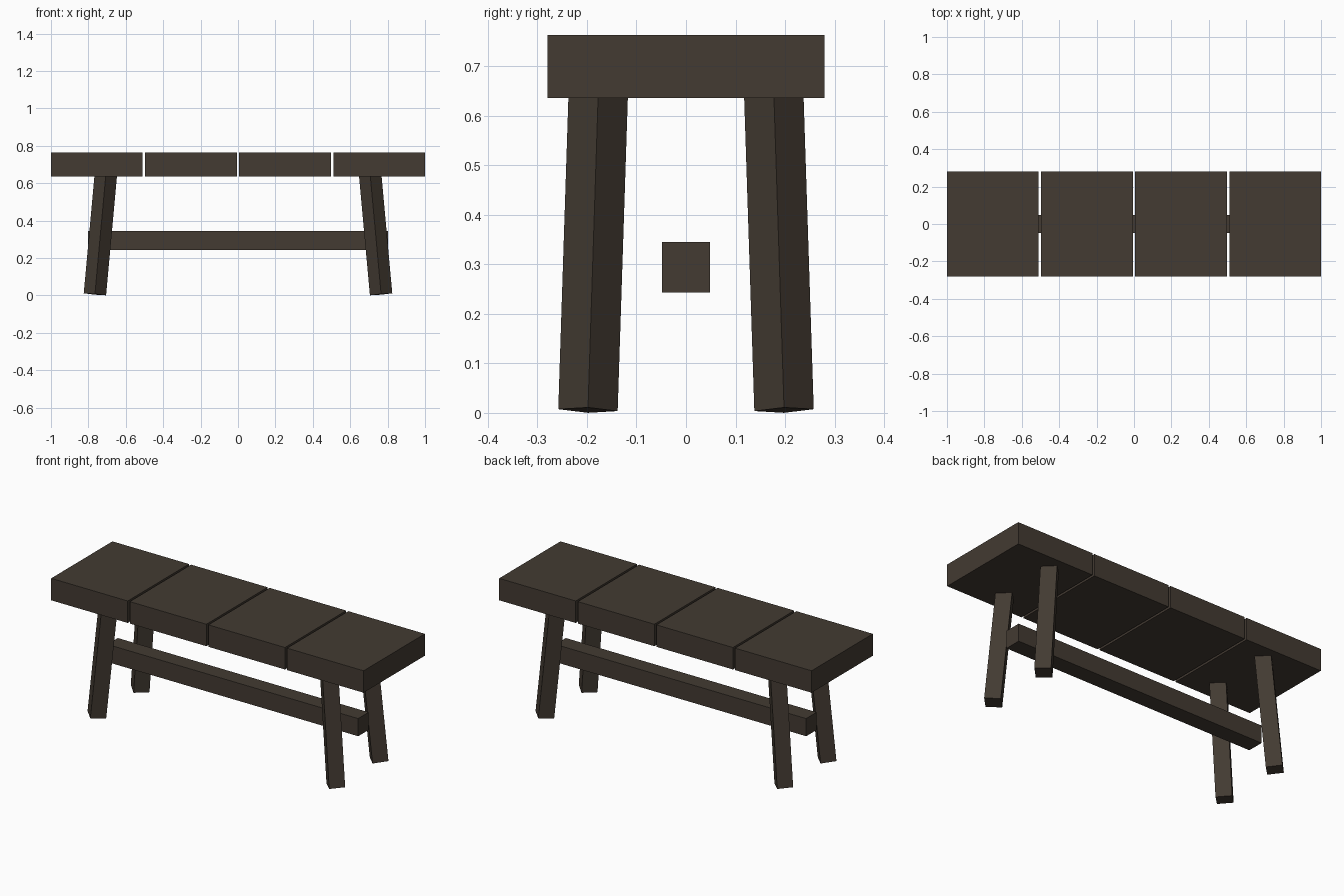
import bpy
from mathutils import Vector

if "Cube" in bpy.data.objects:
    bpy.data.objects.remove(bpy.data.objects["Cube"])

wood = bpy.data.materials.new("dark brown wood")
wood.diffuse_color = (0.056, 0.043, 0.032, 1)
wood.use_nodes = True
wood.node_tree.nodes["Principled BSDF"].inputs["Base Color"].default_value = wood.diffuse_color


def box(name, lo, hi):
    lo, hi = Vector(lo), Vector(hi)
    bpy.ops.mesh.primitive_cube_add(size=1, location=(lo + hi) / 2)
    ob = bpy.context.object
    ob.name = name
    ob.scale = hi - lo
    bpy.ops.object.transform_apply(location=False, rotation=False, scale=True)
    ob.data.materials.append(wood)


def leg(name, bottom, top):
    # square post turned corner-on, leaning along the line bottom -> top
    b, t = Vector(bottom), Vector(top)
    axis = t - b
    bpy.ops.mesh.primitive_cylinder_add(vertices=4, radius=0.06,
                                        depth=axis.length, location=(b + t) / 2)
    ob = bpy.context.object
    ob.name = name
    ob.rotation_mode = 'QUATERNION'
    ob.rotation_quaternion = Vector((0, 0, 1)).rotation_difference(axis)
    ob.data.materials.append(wood)


# seat: four thick blocks with narrow gaps
gap = 0.0133
width = (2 - 3 * gap) / 4
for i in range(4):
    x = -1 + i * (width + gap)
    box(f"seat_block_{i + 1}", (x, -0.28, 0.636), (x + width, 0.28, 0.763))

# splayed legs, tops set slightly into the seat
for sx, side in ((-1, "left"), (1, "right")):
    for sy, end in ((-1, "front"), (1, "back")):
        leg(f"{end}_{side}_leg", (sx * 0.765, sy * 0.198, 0.0056),
            (sx * 0.706, sy * 0.177, 0.652))

# long stretcher bar between the leg pairs
box("stretcher", (-0.803, -0.048, 0.243), (0.803, 0.048, 0.345))
